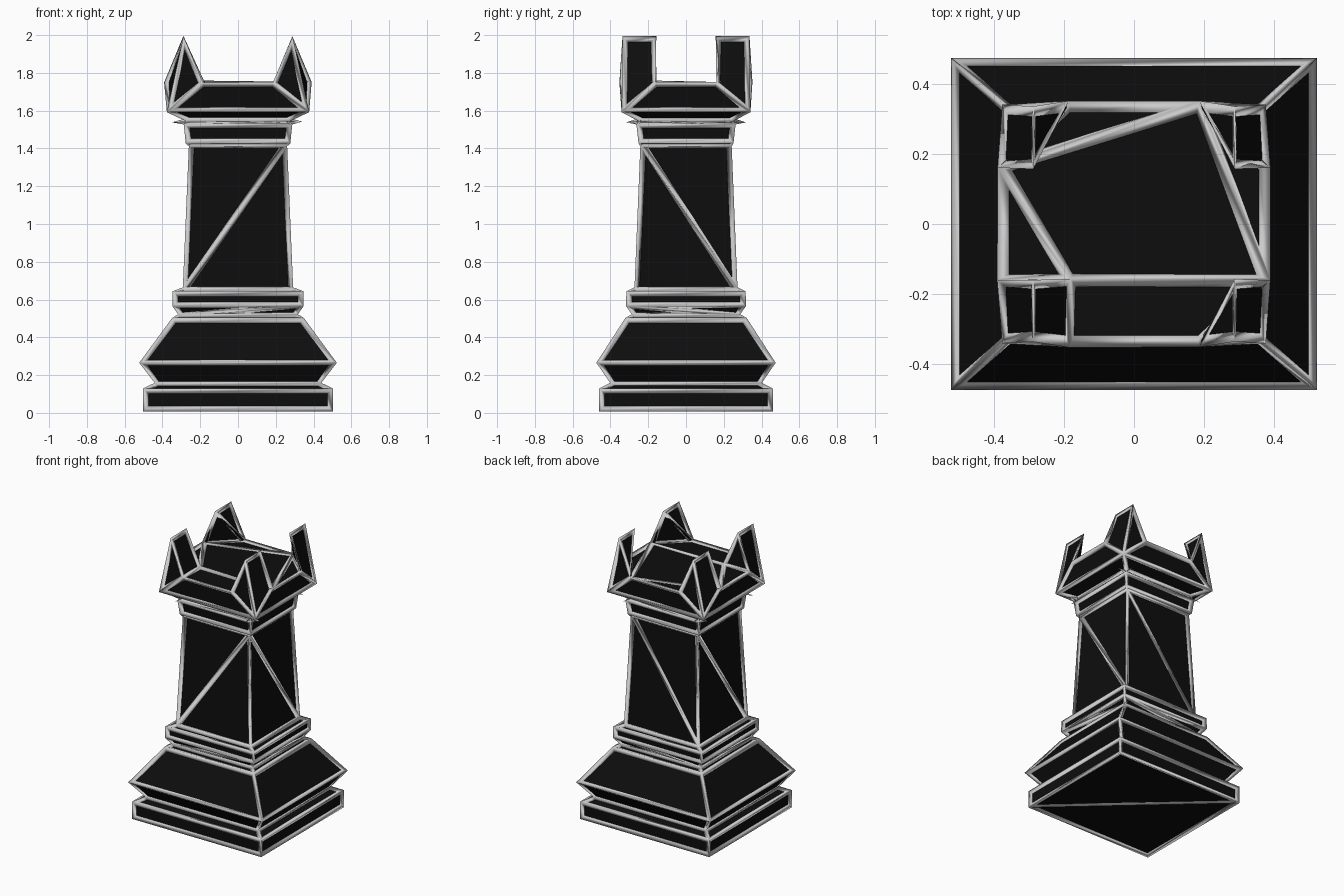
import bpy, bmesh

if "Cube" in bpy.data.objects:
    bpy.data.objects.remove(bpy.data.objects["Cube"])

T = 0.036                                   # frame bar thickness
SIGNS = [(-1, -1), (1, -1), (1, 1), (-1, 1)]  # front-left, front-right, back-right, back-left

# stepped square profile: half width x, half depth y, height, split the band above?
PROFILE = [
    (0.492, 0.449, 0.018, 0), (0.492, 0.449, 0.12, 0),    # plinth
    (0.43, 0.39, 0.152, 0), (0.51, 0.462, 0.265, 0),      # flared foot
    (0.34, 0.312, 0.49, 0), (0.305, 0.275, 0.515, 1),     # shoulder
    (0.335, 0.305, 0.57, 0), (0.335, 0.305, 0.635, 0),    # lower collar
    (0.285, 0.265, 0.65, 1), (0.25, 0.23, 1.42, 0),       # shaft
    (0.265, 0.24, 1.435, 0), (0.275, 0.25, 1.525, 1),     # upper collar
    (0.265, 0.24, 1.555, 0), (0.365, 0.33, 1.60, 0),      # flare under the head
]


def build_body():
    bm = bmesh.new()
    rings = [[bm.verts.new((sx * x, sy * y, z)) for sx, sy in SIGNS] for x, y, z, _ in PROFILE]
    # underside
    r = rings[0]
    bm.faces.new((r[0], r[3], r[1]))
    bm.faces.new((r[1], r[3], r[2]))
    # stacked bands, some split by a diagonal
    for k, (a, b) in enumerate(zip(rings, rings[1:])):
        for i in range(4):
            j = (i + 1) % 4
            if not PROFILE[k][3]:
                bm.faces.new((a[i], a[j], b[j], b[i]))
            elif i == 0:
                bm.faces.new((a[i], a[j], b[j]))
                bm.faces.new((a[i], b[j], b[i]))
            else:
                bm.faces.new((a[i], a[j], b[i]))
                bm.faces.new((a[j], b[j], b[i]))
    # corner spikes of the crown, each ending in a ridge along y
    A, B, C = rings[-1], [], []
    D = bm.verts.new((-0.185, -0.16, 1.742))
    for i, (sx, sy) in enumerate(SIGNS):
        b = bm.verts.new((sx * 0.19, sy * 0.337, 1.742))
        c = bm.verts.new((sx * 0.375, sy * 0.163, 1.742))
        r1 = bm.verts.new((sx * 0.288, sy * 0.325, 1.98))
        r2 = bm.verts.new((sx * 0.288, sy * 0.168, 1.98))
        bm.faces.new((A[i], b, r1))
        bm.faces.new((A[i], r1, r2, c))
        if i == 0:
            bm.faces.new((b, D, r2, r1))
            bm.faces.new((D, c, r2))
        else:
            bm.faces.new((b, r2, r1))
            bm.faces.new((b, c, r2))
        B.append(b)
        C.append(c)
    # head walls between the spikes
    for i, P in enumerate((B, C, B, C)):
        j = (i + 1) % 4
        bm.faces.new((A[i], A[j], P[j], P[i]))
    # crown floor
    bm.faces.new((C[3], B[2], B[3]))
    bm.faces.new((B[2], C[1], C[2]))
    bm.faces.new((C[3], D, C[1], B[2]))
    bm.faces.new((D, C[3], C[0]))
    bm.faces.new((D, B[0], B[1], C[1]))
    bmesh.ops.recalc_face_normals(bm, faces=bm.faces)
    return bm


def add_part(name, color, smooth):
    bm = build_body()
    for f in bm.faces:
        f.smooth = smooth
    mesh = bpy.data.meshes.new(name)
    bm.to_mesh(mesh)
    bm.free()
    obj = bpy.data.objects.new(name, mesh)
    bpy.context.collection.objects.link(obj)
    mat = bpy.data.materials.new(name + "_color")
    mat.diffuse_color = color
    mat.use_nodes = True
    mat.node_tree.nodes["Principled BSDF"].inputs["Base Color"].default_value = mat.diffuse_color
    mesh.materials.append(mat)
    return obj


# dark flat panels
add_part("dark_panels", (0.004, 0.004, 0.004, 1), False)

# pale bars along every edge
frame = add_part("edge_frame", (0.6, 0.6, 0.6, 1), True)
wire = frame.modifiers.new("bars", 'WIREFRAME')
wire.thickness = T
wire.offset = 0
wire.use_even_offset = True
wire.use_replace = True
